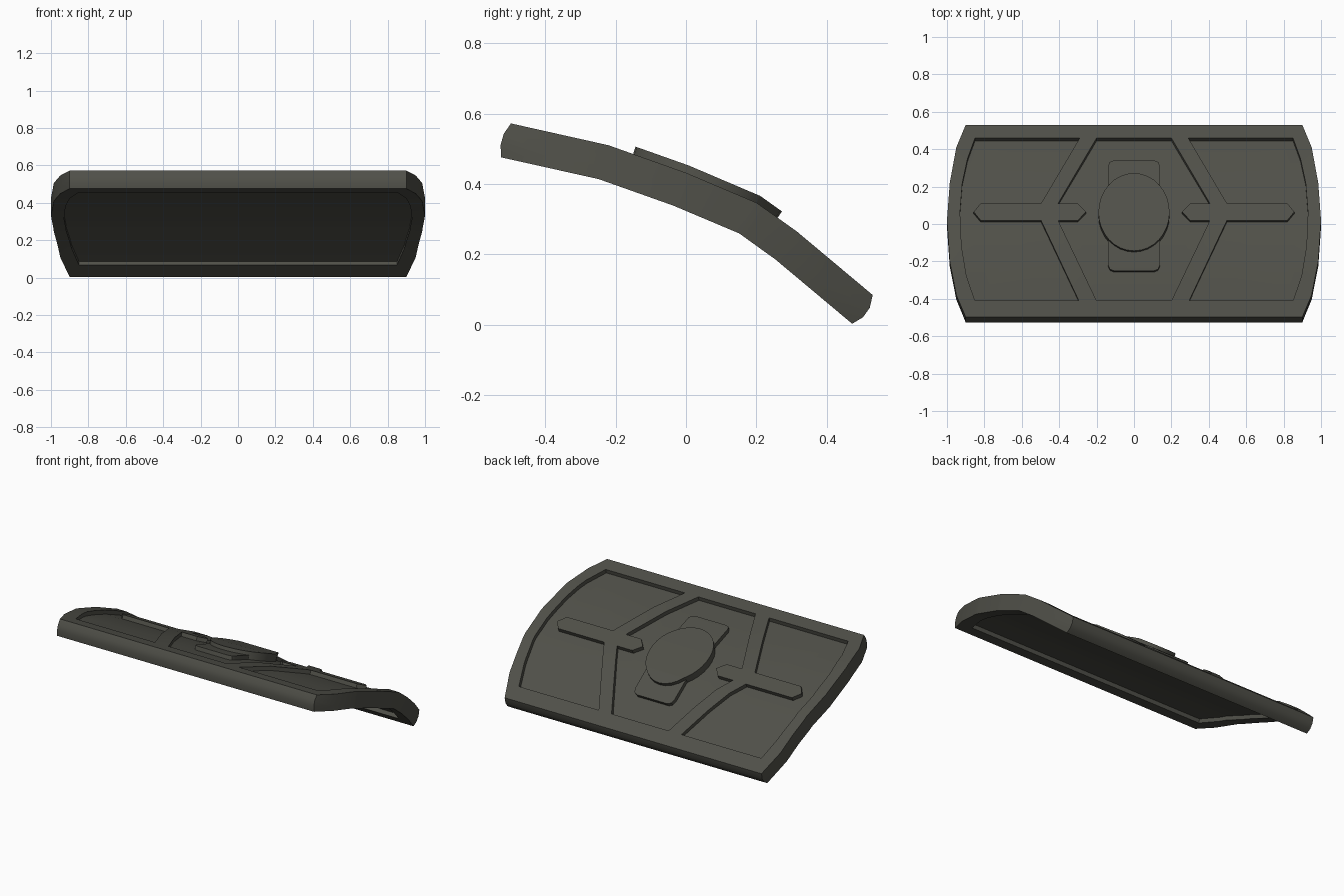
import bpy, bmesh, math
from mathutils import Vector

if "Cube" in bpy.data.objects:
    bpy.data.objects.remove(bpy.data.objects["Cube"])

# Side profile of the top surface (y, z): everything is built flat, then bent onto it
PROFILE = [(-.497, .572), (-.22, .51), (0, .432), (.2, .347), (.315, .265), (.53, .085)]
THICK = .10
DEPTH = .025

grey = bpy.data.materials.new("dark olive grey")
grey.diffuse_color = (.08, .08, .066, 1)
grey.use_nodes = True
grey.node_tree.nodes["Principled BSDF"].inputs["Base Color"].default_value = grey.diffuse_color


def seg_normal(i):
    (a, b), (c, d) = PROFILE[i], PROFILE[i + 1]
    return Vector((b - d, c - a)).normalized()


N = len(PROFILE)
NORMALS = [(seg_normal(max(i - 1, 0)) + seg_normal(min(i, N - 2))).normalized() for i in range(N)]


def bend(co):
    """Map flat (x, y, height) onto the curved profile."""
    i = 0
    while i < N - 2 and co.y > PROFILE[i + 1][0]:
        i += 1
    (y0, z0), (y1, z1) = PROFILE[i], PROFILE[i + 1]
    t = (co.y - y0) / (y1 - y0)
    n = NORMALS[i].lerp(NORMALS[i + 1], min(max(t, 0), 1))
    return Vector((co.x, co.y + n.x * co.z, z0 + (z1 - z0) * t + n.y * co.z))


def prism(name, outline, levels, end_y=None):
    """Stack an outline at (height, end bulge) levels; the bulge moves only the two ends."""
    bm = bmesh.new()
    rings = []
    for h, out in levels:
        ring = []
        for x, y in outline:
            if end_y and (y <= end_y[0] or y >= end_y[1]):
                y += math.copysign(out, y)
            ring.append(bm.verts.new((x, y, h)))
        rings.append(ring)
    bm.faces.new(rings[0])
    bm.faces.new(rings[-1])
    k = len(outline)
    for a, b in zip(rings, rings[1:]):
        for i in range(k):
            j = (i + 1) % k
            bm.faces.new((a[i], a[j], b[j], b[i]))
    bmesh.ops.recalc_face_normals(bm, faces=bm.faces)
    me = bpy.data.meshes.new(name)
    bm.to_mesh(me)
    bm.free()
    ob = bpy.data.objects.new(name, me)
    bpy.context.collection.objects.link(ob)
    return ob


def finish(ob):
    """Slice at the profile kinks, bend, colour and shade."""
    bm = bmesh.new()
    bm.from_mesh(ob.data)
    bmesh.ops.triangulate(bm, faces=bm.faces)
    for y, _ in PROFILE[1:-1]:
        bmesh.ops.bisect_plane(bm, geom=bm.verts[:] + bm.edges[:] + bm.faces[:], dist=1e-5,
                               plane_co=(0, y, 0), plane_no=(0, 1, 0))
    for v in bm.verts:
        v.co = bend(v.co)
    bm.to_mesh(ob.data)
    bm.free()
    ob.data.materials.clear()
    ob.data.materials.append(grey)
    bpy.ops.object.select_all(action='DESELECT')
    ob.select_set(True)
    bpy.context.view_layer.objects.active = ob
    bpy.ops.object.shade_smooth_by_angle(angle=math.radians(25))


def mirrored(half):
    return half + [(-x, y) for x, y in reversed(half)]


# Shield body with bulged end faces
side = [(.9, .53), (.95, .41), (.985, .22), (1, .02), (.985, -.2), (.95, -.38), (.9, -.497)]
shield = prism("shield_body", mirrored(side),
               [(0, 0), (-.033, .013), (-.066, .015), (-THICK, .006)], (-.49, .52))

# Recess cutters: side panels wrap around a pointed bar, centre panel is a hexagon with bar tips
inner = [(.85, .46), (.89, .35), (.918, .22), (.93, .065), (.922, -.12), (.895, -.28), (.85, -.41)]
panel = inner + [(.295, -.41), (.497, .02), (.82, .02), (.857, .065), (.82, .11), (.497, .11), (.29, .46)]
hexagon = mirrored([(.2, .46), (.406, .11), (.3, .11), (.257, .065), (.3, .02), (.406, .02), (.2, -.41)])
top = [(-DEPTH, 0), (.1, 0)]
cutters = [
    prism("panel_cutter_right", panel, top),
    prism("panel_cutter_left", [(-x, y) for x, y in panel], top),
    prism("centre_cutter", hexagon, top),
    prism("underside_cutter", mirrored(inner), [(-.2, 0), (-THICK + DEPTH, 0)]),
]
for c in cutters:
    c.hide_render = True
    m = shield.modifiers.new("cut", 'BOOLEAN')
    m.operation = 'DIFFERENCE'
    m.solver = 'EXACT'
    m.object = c
bpy.context.view_layer.update()
cut_mesh = bpy.data.meshes.new_from_object(shield.evaluated_get(bpy.context.evaluated_depsgraph_get()))
shield.modifiers.clear()
shield.data = cut_mesh
for c in cutters:
    bpy.data.objects.remove(c)
finish(shield)

# Rounded plate behind the boss
w, y0, y1, r = .138, -.25, .34, .03
corner = [(w - r + r * math.cos(a), r * math.sin(a)) for a in (math.pi / 2, math.pi / 4, 0)]
plate = mirrored([(x, y1 - r + y) for x, y in corner] + [(x, y0 + r - y) for x, y in reversed(corner)])
finish(prism("boss_plate", plate, [(-DEPTH - .003, 0), (0, 0)]))

# Round central boss
circle = [(.19 * math.cos(a), .055 + .205 * math.sin(a)) for a in (i * math.tau / 32 for i in range(32))]
finish(prism("round_boss", circle, [(-DEPTH - .003, 0), (.022, 0)]))
